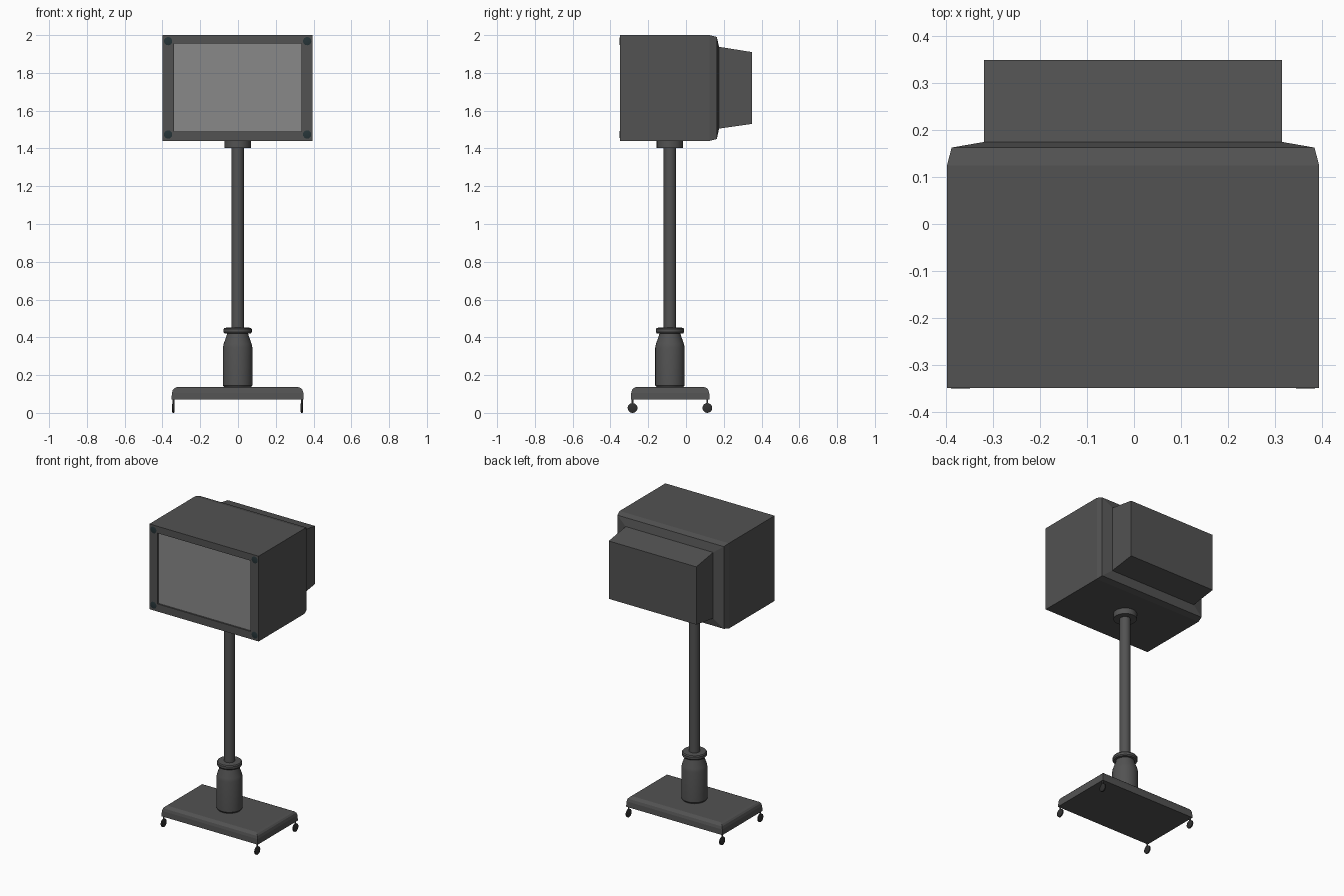
import bpy, bmesh, math
from mathutils import Matrix, Vector

if "Cube" in bpy.data.objects:
    bpy.data.objects.remove(bpy.data.objects["Cube"])

CX, CY = -0.002, -0.085   # axis of the stand


def material(name, rgb):
    m = bpy.data.materials.new(name)
    m.diffuse_color = (*rgb, 1)
    m.use_nodes = True
    m.node_tree.nodes["Principled BSDF"].inputs["Base Color"].default_value = m.diffuse_color
    return m


DARK = material("dark_grey", (0.085, 0.085, 0.085))
GLASS = material("screen_grey", (0.25, 0.25, 0.25))
BOLT = material("bolt_dark", (0.02, 0.035, 0.04))
RUBBER = material("rubber", (0.03, 0.03, 0.03))


def loft(name, rings, mat, caps=(True, True), smooth=None):
    """Skin a list of closed rings of equal point count."""
    bm = bmesh.new()
    vs = [[bm.verts.new(p) for p in r] for r in rings]
    n = len(rings[0])
    for a, b in zip(vs, vs[1:]):
        for i in range(n):
            j = (i + 1) % n
            bm.faces.new((a[i], a[j], b[j], b[i]))
    if caps[0]:
        bm.faces.new(vs[0][::-1])
    if caps[1]:
        bm.faces.new(vs[-1])
    bmesh.ops.recalc_face_normals(bm, faces=bm.faces)
    me = bpy.data.meshes.new(name)
    bm.to_mesh(me)
    bm.free()
    me.materials.append(mat)
    ob = bpy.data.objects.new(name, me)
    bpy.context.collection.objects.link(ob)
    if smooth:
        bpy.context.view_layer.objects.active = ob
        ob.select_set(True)
        bpy.ops.object.shade_smooth_by_angle(angle=math.radians(smooth))
        ob.select_set(False)
    return ob


def rect_y(y, hx, z0, z1):
    return [(CX - hx, y, z0), (CX + hx, y, z0), (CX + hx, y, z1), (CX - hx, y, z1)]


def rect_z(z, hx, y0, y1):
    return [(CX - hx, y0, z), (CX + hx, y0, z), (CX + hx, y1, z), (CX - hx, y1, z)]


def turned(name, profile, centre, mat, axis='Z', sides=32):
    """Lathe a (radius, height) profile about an axis through centre."""
    rot = {'Z': Matrix(), 'X': Matrix.Rotation(math.pi / 2, 4, 'Y'),
           'Y': Matrix.Rotation(math.pi / 2, 4, 'X')}[axis]
    rings = []
    for r, h in profile:
        ring = []
        for i in range(sides):
            a = 2 * math.pi * i / sides
            ring.append(Vector(centre) + rot @ Vector((r * math.cos(a), r * math.sin(a), h)))
        rings.append(ring)
    return loft(name, rings, mat, smooth=30)


# Monitor housing: recessed opening, front frame, chamfered back, rear hump
loft("monitor_housing", [
    rect_y(-0.340, 0.338, 1.490, 1.955),
    rect_y(-0.350, 0.338, 1.490, 1.955),
    rect_y(-0.350, 0.397, 1.440, 2.000),
    rect_y(0.125, 0.397, 1.440, 2.000),
    rect_y(0.163, 0.387, 1.450, 1.990),
    rect_y(0.175, 0.318, 1.505, 1.938),
    rect_y(0.350, 0.318, 1.530, 1.910)], DARK, caps=(False, True))

# Screen glass
loft("screen", [rect_y(-0.340, 0.338, 1.490, 1.955)], GLASS, caps=(True, False))

# Corner bolts
for sx in (-1, 1):
    for z in (1.474, 1.968):
        turned("corner_bolt", [(0.022, -0.004), (0.022, 0.001), (0.018, 0.002)],
               (CX + sx * 0.368, -0.349, z), BOLT, 'Y', 16)

# Mounting collar, pole, and shouldered pedestal
turned("top_collar", [(0.070, 1.402), (0.070, 1.441)], (CX, CY, 0), DARK)
turned("pole", [(0.033, 0.43), (0.033, 1.41)], (CX, CY, 0), DARK)
turned("neck_ring", [(0.060, 0.420), (0.070, 0.421), (0.075, 0.428), (0.075, 0.443),
                     (0.070, 0.450), (0.060, 0.451)], (CX, CY, 0), DARK)
turned("pedestal", [(0.072, 0.130), (0.072, 0.138), (0.078, 0.146), (0.078, 0.345),
                    (0.074, 0.365), (0.058, 0.410), (0.055, 0.425)], (CX, CY, 0), DARK)

# Base plate with rounded top edge
loft("base_plate", [
    rect_z(0.070, 0.350, -0.292, 0.125),
    rect_z(0.105, 0.348, -0.290, 0.123),
    rect_z(0.122, 0.343, -0.286, 0.118),
    rect_z(0.131, 0.335, -0.278, 0.110),
    rect_z(0.136, 0.322, -0.266, 0.098)], DARK)

# Casters: wheel and stem at each corner
for sx in (-1, 1):
    for y in (-0.283, 0.113):
        x = CX + sx * 0.340
        turned("caster_wheel", [(0.020, -0.007), (0.026, -0.004), (0.026, 0.004), (0.020, 0.007)],
               (x, y, 0.026), RUBBER, 'X', 20)
        turned("caster_stem", [(0.005, 0.040), (0.005, 0.073)], (x, y, 0), DARK, 'Z', 10)
